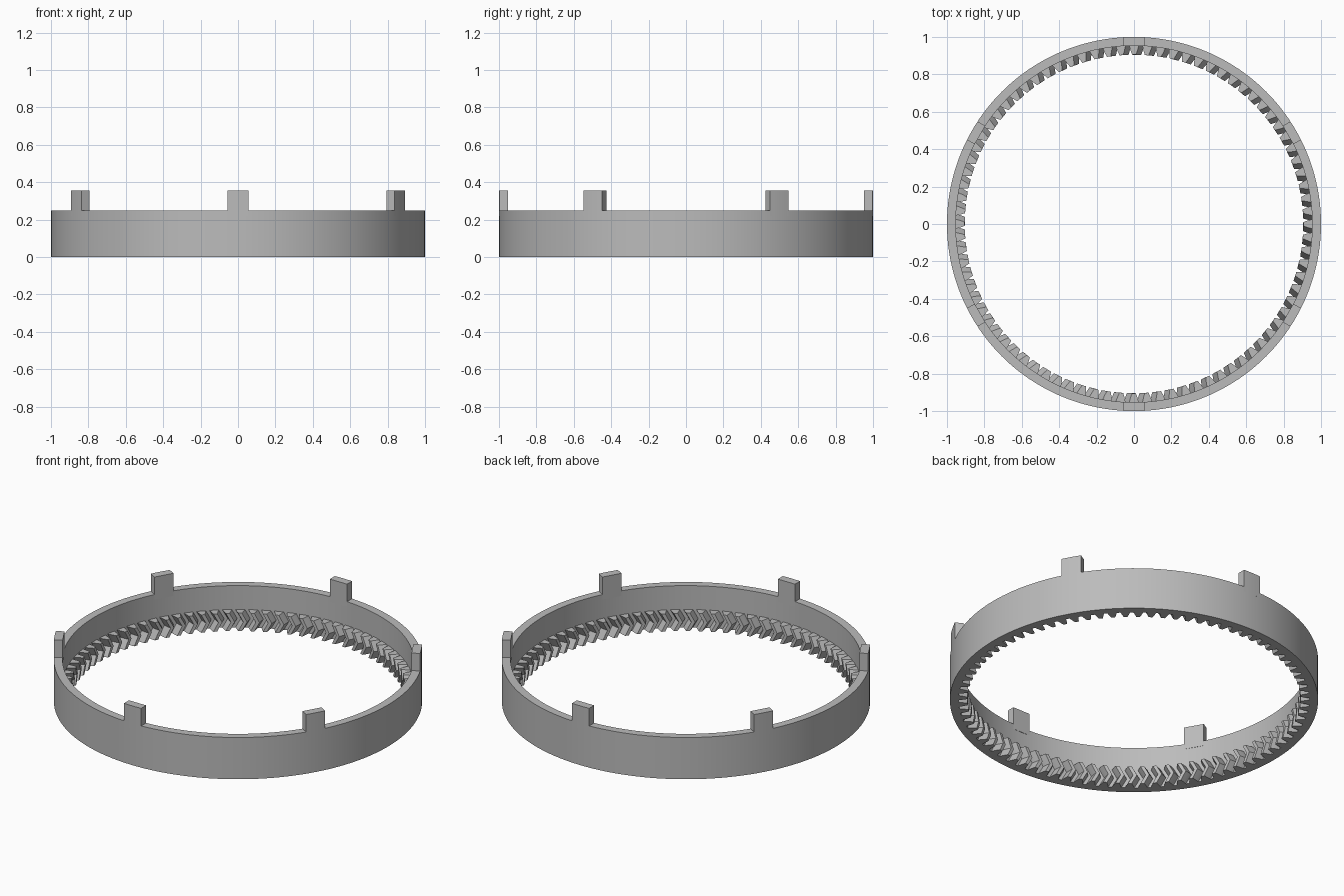
import bpy
import bmesh
from math import sin, cos, pi, radians, asin

cube = bpy.data.objects.get("Cube")
if cube:
    bpy.data.objects.remove(cube)

OUTER, INNER, TIP = 1.0, 0.953, 0.905
RING_H, TOOTH_H, TAB_TOP = 0.25, 0.107, 0.355
TEETH, SEGMENTS = 84, 168
TWIST = 0.031

grey = bpy.data.materials.new("grey")
grey.use_nodes = True
colour = (0.5, 0.5, 0.5, 1)
grey.diffuse_color = colour
grey.node_tree.nodes["Principled BSDF"].inputs["Base Color"].default_value = colour


def polar(r, a, z):
    return (r * cos(a), r * sin(a), z)


def finish(bm, name, angle=25):
    bmesh.ops.recalc_face_normals(bm, faces=bm.faces)
    mesh = bpy.data.meshes.new(name)
    bm.to_mesh(mesh)
    bm.free()
    mesh.materials.append(grey)
    obj = bpy.data.objects.new(name, mesh)
    bpy.context.collection.objects.link(obj)
    bpy.ops.object.select_all(action="DESELECT")
    obj.select_set(True)
    bpy.context.view_layer.objects.active = obj
    bpy.ops.object.shade_smooth_by_angle(angle=radians(angle))
    return obj


def loft(bm, loops):
    """Join equal closed loops into a solid with flat ends."""
    rows = [[bm.verts.new(p) for p in loop] for loop in loops]
    n = len(rows[0])
    for low, high in zip(rows, rows[1:]):
        for i in range(n):
            j = (i + 1) % n
            bm.faces.new((low[i], low[j], high[j], high[i]))
    bm.faces.new(rows[0])
    bm.faces.new(rows[-1])


# Plain outer band: a rectangular section swept round the axis
bm = bmesh.new()
section = [(OUTER, 0), (OUTER, RING_H), (INNER, RING_H), (INNER, 0)]
rows = [[bm.verts.new(polar(r, 2 * pi * i / SEGMENTS, z)) for r, z in section]
        for i in range(SEGMENTS)]
for i, row in enumerate(rows):
    after = rows[(i + 1) % SEGMENTS]
    for k in range(4):
        m = (k + 1) % 4
        bm.faces.new((row[k], after[k], after[m], row[m]))
finish(bm, "outer_ring")

# Herringbone teeth around the lower inside wall
bm = bmesh.new()
pitch = 2 * pi / TEETH
flank = [(INNER + 0.008, 0.37), (INNER, 0.36), (0.93, 0.27), (TIP, 0.15)]
outline = [(r, w) for r, w in flank] + [(r, -w) for r, w in reversed(flank)]
for t in range(TEETH):
    centre = pi / 2 + t * pitch
    loft(bm, [[polar(r, centre + w * pitch - shift, z) for r, w in outline]
              for z, shift in ((0, 0), (TOOTH_H / 2, TWIST), (TOOTH_H, 0))])
finish(bm, "herringbone_teeth")

# Six upright tabs: flat inside, following the rim outside
half = 0.057
reach = asin(half / OUTER)
for t in range(6):
    bm = bmesh.new()
    a = pi / 2 + t * pi / 3
    plan = [(0.951, -half), (0.951, half)]
    plan += [(OUTER * cos(reach * k / 2), OUTER * sin(reach * k / 2)) for k in (2, 1, 0, -1, -2)]
    loft(bm, [[(u * cos(a) - v * sin(a), u * sin(a) + v * cos(a), z) for u, v in plan]
              for z in (RING_H - 0.03, TAB_TOP)])
    finish(bm, "tab_%d" % (t + 1))
